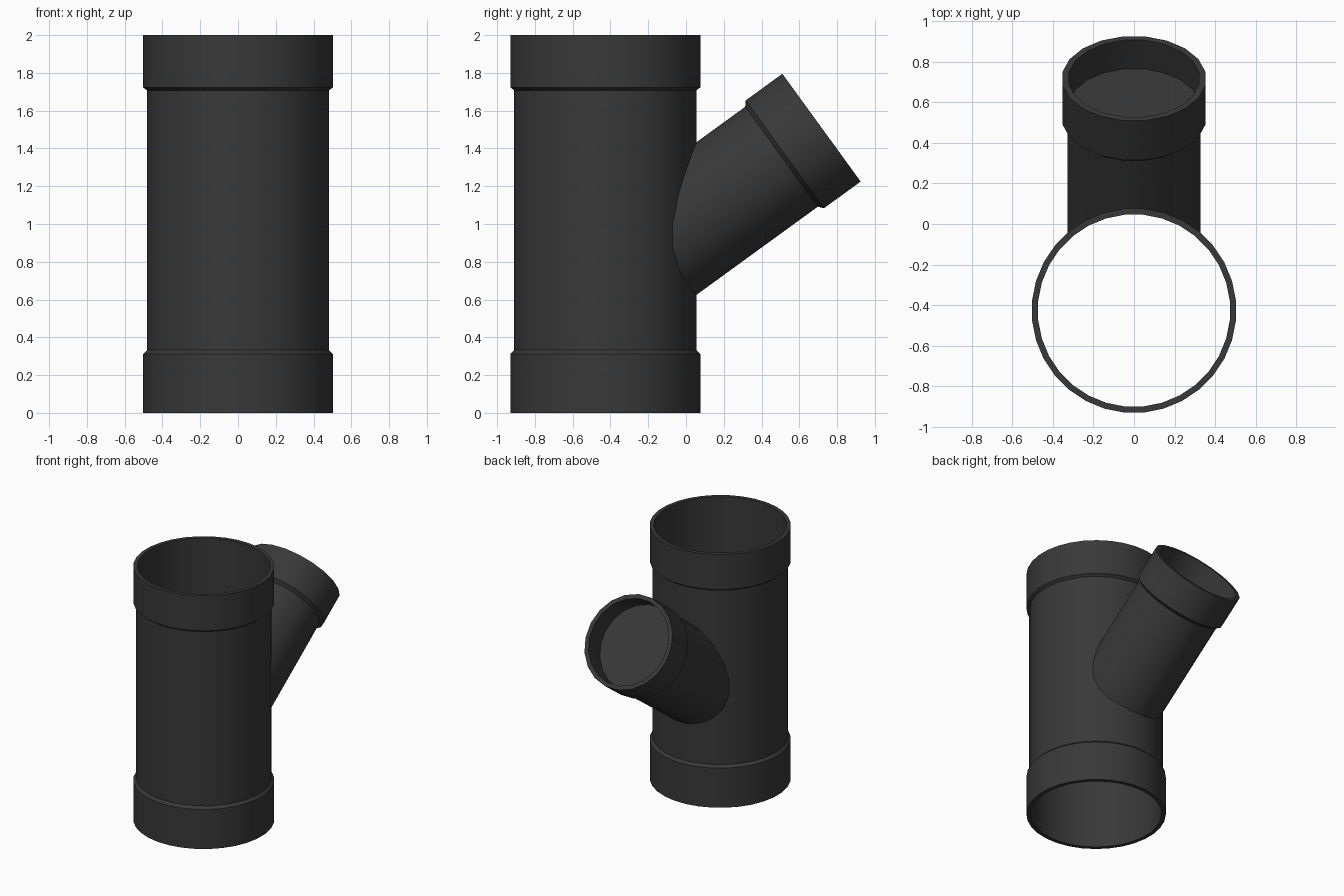
import bpy, bmesh, math
from mathutils import Vector

if "Cube" in bpy.data.objects:
    bpy.data.objects.remove(bpy.data.objects["Cube"])

CY = -0.427                      # y of the main pipe axis
TILT = math.radians(36)          # branch rise above horizontal
AXIS = Vector((0, math.cos(TILT), math.sin(TILT)))
TIP = Vector((0, 0.7175, 1.51))  # centre of the branch mouth


def revolve(name, profile, sides, origin, axis, closed, fit=None, cap=False):
    """Sweep (radius, distance along axis) points round an axis."""
    side = Vector((1, 0, 0))
    up = axis.cross(side)
    bm = bmesh.new()
    rings = []
    for i, (r, t) in enumerate(profile):
        ring = []
        for k in range(sides):
            a = 2 * math.pi * (k + 0.5) / sides
            p = origin + axis * t + (side * math.cos(a) + up * math.sin(a)) * r
            if fit and i == 0:
                p = fit(p)
            ring.append(bm.verts.new(p))
        rings.append(ring)
    pairs = list(zip(rings, rings[1:]))
    if closed:
        pairs.append((rings[-1], rings[0]))
    for a, b in pairs:
        for k in range(sides):
            n = (k + 1) % sides
            bm.faces.new((a[k], a[n], b[n], b[k]))
    if cap:
        bm.faces.new(rings[-1])
    bmesh.ops.recalc_face_normals(bm, faces=bm.faces)
    # make sure the outer wall faces outward
    bm.faces.ensure_lookup_table()
    f = bm.faces[0]
    d = f.calc_center_median() - origin
    if f.normal.dot(d - axis * d.dot(axis)) < 0:
        bmesh.ops.reverse_faces(bm, faces=bm.faces)
    me = bpy.data.meshes.new(name)
    bm.to_mesh(me)
    bm.free()
    ob = bpy.data.objects.new(name, me)
    bpy.context.collection.objects.link(ob)
    mat = bpy.data.materials.get("dark_plastic") or bpy.data.materials.new("dark_plastic")
    mat.diffuse_color = (0.04, 0.04, 0.04, 1)
    mat.use_nodes = True
    mat.node_tree.nodes["Principled BSDF"].inputs["Base Color"].default_value = mat.diffuse_color
    me.materials.append(mat)
    bpy.ops.object.select_all(action='DESELECT')
    ob.select_set(True)
    bpy.context.view_layer.objects.active = ob
    bpy.ops.object.shade_smooth_by_angle(angle=math.radians(30))
    return ob


def onto_main(p):
    """Slide a branch point along its axis to the main pipe wall."""
    y = CY + math.sqrt(0.48 ** 2 - p.x ** 2)
    return p + AXIS * ((y - p.y) / AXIS.y)


# Main pipe: open tube with a wider socket at each end
revolve("main_pipe",
        [(0.505, 0), (0.505, 0.312), (0.485, 0.332), (0.485, 1.708),
         (0.505, 1.723), (0.505, 2), (0.475, 2), (0.475, 0)],
        32, Vector((0, CY, 0)), Vector((0, 0, 1)), True)

# Branch: trimmed to the main wall, socket mouth with a recessed floor
revolve("branch_pipe",
        [(0.331, -0.8), (0.331, -0.262), (0.357, -0.24), (0.357, 0),
         (0.325, 0), (0.325, -0.175)],
        20, TIP, AXIS, False, onto_main, True)
